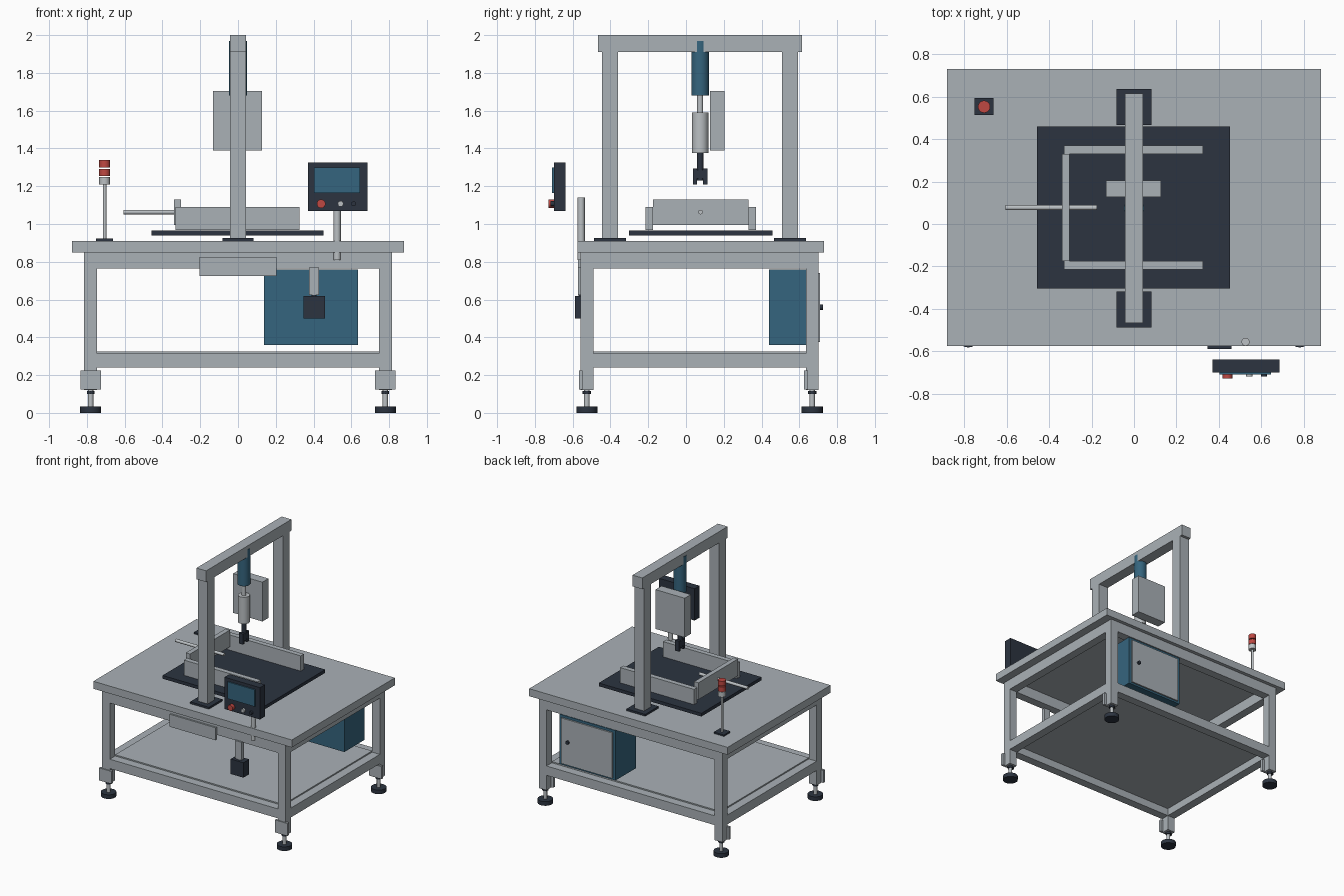
import bpy, bmesh, math
from mathutils import Vector, Matrix

if "Cube" in bpy.data.objects:
    bpy.data.objects.remove(bpy.data.objects["Cube"])


def material(name, rgb):
    m = bpy.data.materials.new(name)
    m.diffuse_color = (*rgb, 1)
    m.use_nodes = True
    m.node_tree.nodes["Principled BSDF"].inputs["Base Color"].default_value = m.diffuse_color
    return m


GREY = material("frame grey", (0.40, 0.44, 0.47))
STEEL = material("bright steel", (0.50, 0.53, 0.55))
DARK = material("dark slate", (0.025, 0.034, 0.051))
BLUE = material("machine blue", (0.036, 0.13, 0.21))
RED = material("signal red", (0.52, 0.065, 0.055))


def finish(name, bm, mat):
    mesh = bpy.data.meshes.new(name)
    bm.to_mesh(mesh)
    bm.free()
    mesh.materials.append(mat)
    ob = bpy.data.objects.new(name, mesh)
    bpy.context.collection.objects.link(ob)
    return ob


def box(name, mat, x, y, z):
    """Box from (min, max) ranges on each axis."""
    bm = bmesh.new()
    bmesh.ops.create_cube(bm, size=1)
    for v in bm.verts:
        v.co = Vector([(r[0] + r[1]) / 2 + c * (r[1] - r[0])
                       for r, c in zip((x, y, z), v.co)])
    return finish(name, bm, mat)


def rod(name, mat, a, b, r, sides=24):
    """Round bar between two points with smooth sides and flat ends."""
    a, b = Vector(a), Vector(b)
    bm = bmesh.new()
    bmesh.ops.create_cone(bm, cap_ends=True, segments=sides, radius1=r, radius2=r,
                          depth=(b - a).length)
    turn = (b - a).to_track_quat('Z', 'Y').to_matrix().to_4x4()
    bm.transform(Matrix.Translation((a + b) / 2) @ turn)
    for f in bm.faces:
        f.smooth = len(f.verts) == 4
    for e in bm.edges:
        e.smooth = all(f.smooth for f in e.link_faces)
    return finish(name, bm, mat)


def upright(name, mat, x, y, z0, z1, r, sides=24):
    return rod(name, mat, (x, y, z0), (x, y, z1), r, sides)


LX, FRONT, BACK, H = 0.78, -0.525, 0.668, 0.034

# Table top and lower shelf
box("table_top", GREY, (-0.88, 0.88), (-0.575, 0.73), (0.85, 0.91))
box("lower_shelf", GREY, (-LX + H, LX - H), (FRONT + H, BACK - H), (0.30, 0.325))

# Legs with foot brackets and levelling feet
for x in (-LX, LX):
    for y in (FRONT, BACK):
        box("leg", GREY, (x - H, x + H), (y - H, y + H), (0.12, 0.85))
        box("foot_bracket", GREY, (x - 0.055, x + 0.055), (y - H - 0.008, y - H + 0.012), (0.125, 0.225))
        upright("foot_pad", DARK, x, y, 0, 0.033, 0.056)
        upright("foot_stem", STEEL, x, y, 0.033, 0.125, 0.014)
        upright("foot_nut", DARK, x, y, 0.1, 0.117, 0.023, 6)

# Frame rails
for name, z in (("upper", (0.765, 0.85)), ("lower", (0.24, 0.315))):
    for y in (FRONT, BACK):
        box(name + "_long_rail", GREY, (-LX + H, LX - H), (y - H, y + H), z)
    for x in (-LX, LX):
        box(name + "_side_rail", GREY, (x - H, x + H), (FRONT + H, BACK - H), z)

# Front cover plate
box("front_plate", GREY, (-0.205, 0.203), (-0.572, -0.555), (0.725, 0.825))

# Electrical cabinet with rear door
box("cabinet", BLUE, (0.137, 0.635), (0.44, 0.698), (0.36, 0.76))
box("cabinet_door", GREY, (0.16, 0.612), (0.698, 0.71), (0.375, 0.74))
rod("door_knob", DARK, (0.55, 0.705, 0.56), (0.55, 0.724, 0.56), 0.014)

# Hanging pedal box
box("pedal_hanger", GREY, (0.375, 0.43), (-0.572, -0.54), (0.625, 0.77))
upright("pedal_gland", DARK, 0.402, -0.555, 0.61, 0.64, 0.014)
box("pedal_box", DARK, (0.347, 0.46), (-0.588, -0.515), (0.5, 0.62))

# Operator panel on its pole
upright("panel_pole", STEEL, 0.525, -0.555, 0.81, 1.14, 0.019)
box("panel_case", DARK, (0.37, 0.685), (-0.70, -0.637), (1.07, 1.325))
box("panel_screen", BLUE, (0.402, 0.645), (-0.709, -0.70), (1.165, 1.3))
for name, mat, x, r, y in (("stop_button", RED, 0.44, 0.023, -0.728),
                           ("start_button", STEEL, 0.543, 0.015, -0.718),
                           ("mode_button", DARK, 0.612, 0.013, -0.718)):
    rod(name, mat, (x, -0.70, 1.107), (x, y, 1.107), r)

# Signal tower
TX, TY = -0.706, 0.552
box("tower_base", DARK, (TX - 0.045, TX + 0.045), (TY - 0.04, TY + 0.04), (0.91, 0.922))
upright("tower_pole", STEEL, TX, TY, 0.92, 1.22, 0.009)
for name, mat, z0, z1 in (("tower_collar", STEEL, 1.21, 1.25),
                          ("lower_lamp", RED, 1.253, 1.292),
                          ("upper_lamp", RED, 1.299, 1.338)):
    upright(name, mat, TX, TY, z0, z1, 0.029, 16)

# Fixture plate, guides, stop wall and push rod
box("fixture_plate", DARK, (-0.457, 0.453), (-0.303, 0.458), (0.94, 0.966))
for y in (-0.195, 0.35):
    box("side_guide", GREY, (-0.33, 0.325), (y - 0.02, y + 0.02), (0.968, 1.09))
box("stop_wall", GREY, (-0.34, -0.303), (-0.175, 0.33), (0.995, 1.13))
rod("push_rod", STEEL, (-0.605, 0.077, 1.063), (-0.175, 0.077, 1.063), 0.012)

# Gantry
for y in (-0.402, 0.55):
    box("gantry_base", DARK, (-0.083, 0.083), (y - 0.085, y + 0.085), (0.91, 0.925))
    box("gantry_column", GREY, (-0.043, 0.043), (y - 0.043, y + 0.043), (0.925, 1.91))
box("gantry_beam", GREY, (-0.043, 0.043), (-0.465, 0.615), (1.91, 2.0))

# Press head and gripper
PY = 0.075
upright("drive_cylinder", BLUE, 0, PY, 1.68, 1.97, 0.047)
upright("drive_rod", STEEL, 0, PY, 1.58, 1.69, 0.016)
upright("spindle_body", STEEL, 0, PY, 1.375, 1.59, 0.043)
upright("gripper_shaft", DARK, 0, PY, 1.23, 1.38, 0.017)
box("gripper_bar", DARK, (-0.017, 0.017), (PY - 0.037, PY + 0.037), (1.24, 1.285))
for s in (-1, 1):
    y = PY + s * 0.027
    box("gripper_finger", DARK, (-0.017, 0.017), (y - 0.011, y + 0.011), (1.21, 1.295))

# Valve box behind the press head
box("valve_box", GREY, (-0.132, 0.127), (0.128, 0.205), (1.39, 1.705))
